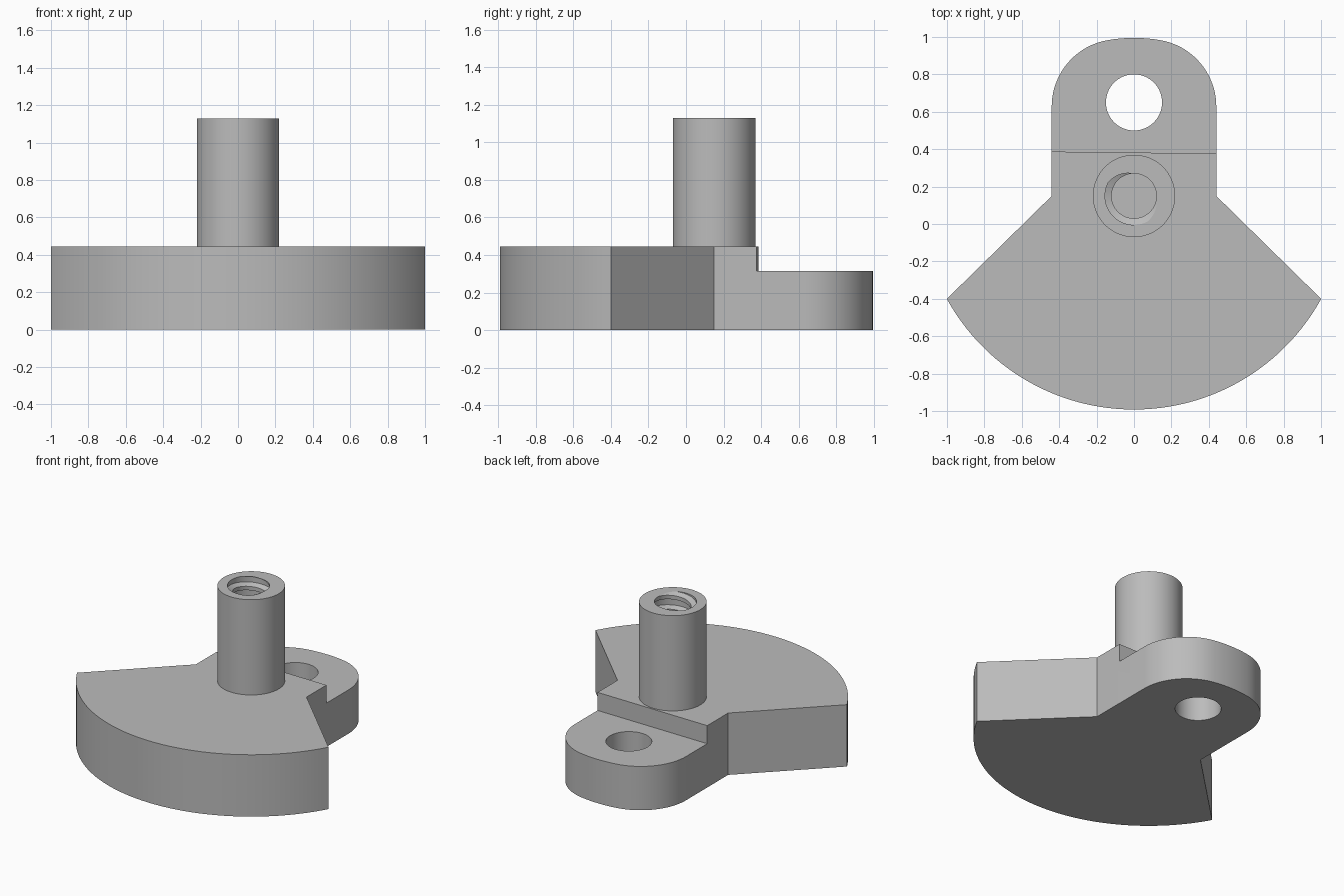
import bpy, bmesh
from math import sin, cos, pi, radians, atan2, floor
from mathutils import Vector

cube = bpy.data.objects.get("Cube")
if cube:
    bpy.data.objects.remove(cube, do_unlink=True)

grey = bpy.data.materials.new("plain_grey")
grey.use_nodes = True
COLOUR = (0.5, 0.5, 0.5, 1)
grey.diffuse_color = COLOUR
grey.node_tree.nodes["Principled BSDF"].inputs["Base Color"].default_value = COLOUR

PIVOT = Vector((0, 0.15))      # shared centre of the pin, sector and lug arcs
PLATE_TOP, LUG_TOP, PIN_TOP = 0.445, 0.315, 1.13


def to_object(name, bm):
    bmesh.ops.recalc_face_normals(bm, faces=bm.faces)
    mesh = bpy.data.meshes.new(name)
    bm.to_mesh(mesh)
    bm.free()
    mesh.materials.append(grey)
    obj = bpy.data.objects.new(name, mesh)
    bpy.context.collection.objects.link(obj)
    return obj


def prism(name, outline, z0, z1):
    bm = bmesh.new()
    face = bm.faces.new([bm.verts.new((p[0], p[1], z0)) for p in outline])
    new = bmesh.ops.extrude_face_region(bm, geom=[face])["geom"]
    top = [v for v in new if isinstance(v, bmesh.types.BMVert)]
    bmesh.ops.translate(bm, verts=top, vec=(0, 0, z1 - z0))
    return to_object(name, bm)


def arc(centre, radius, start, end, steps):
    angles = [start + (end - start) * i / steps for i in range(steps + 1)]
    return [(centre[0] + radius * cos(a), centre[1] + radius * sin(a)) for a in angles]


def cylinder(name, centre, radius, z0, z1, sides=96):
    return prism(name, arc(centre, radius, 0, 2 * pi, sides)[:-1], z0, z1)


def boolean(target, tool, operation):
    mod = target.modifiers.new(operation.lower(), "BOOLEAN")
    mod.operation, mod.solver, mod.object = operation, "EXACT", tool
    bpy.context.view_layer.objects.active = target
    bpy.ops.object.modifier_apply(modifier=mod.name)
    bpy.data.objects.remove(tool, do_unlink=True)


def threaded_bore(name, z0, z1, minor=0.12, major=0.155, pitch=0.1, columns=64):
    """Closed helical bore: a strip of thread profile swept round the axis."""
    phase = PIN_TOP - pitch * 225 / 360
    knots = (0, 0.14, 0.3, 0.7, 0.86)

    def radius(z, turn):
        f = ((z - phase) / pitch - turn + 0.5) % 1
        d = abs(f - 0.5)
        return minor + (major - minor) * min(1, max(0, (0.36 - d) / 0.16))

    first = floor((z0 - phase) / pitch) - 2
    last = floor((z1 - phase) / pitch) + 2
    bm = bmesh.new()
    grid = []
    for i in range(columns + 1):
        turn = i / columns
        line = []
        for k in range(first, last + 1):
            for knot in knots:
                z = min(z1, max(z0, phase + pitch * (k + knot - 0.5 + turn)))
                r = radius(z, turn)
                line.append(bm.verts.new((r * cos(2 * pi * turn),
                                          PIVOT.y + r * sin(2 * pi * turn), z)))
        grid.append(line)
    for a, b in zip(grid, grid[1:]):
        for j in range(len(a) - 1):
            bm.faces.new((a[j], b[j], b[j + 1], a[j + 1]))
    bmesh.ops.remove_doubles(bm, verts=bm.verts, dist=0.0001)
    bmesh.ops.holes_fill(bm, edges=[e for e in bm.edges if e.is_boundary], sides=0)
    return to_object(name, bm)


# Plate outline: sector arc, straight flanks and a lug with rounded corners
sector_radius, lug_radius, fillet = 1.142, 0.845, 0.36
half_width = 0.44
corner = Vector((half_width - fillet, 0.628))
tip = atan2(-0.55, 1)
blend = atan2(corner.y - PIVOT.y, corner.x)
outline = arc(PIVOT, sector_radius, -pi - tip, tip, 64)
outline += [(half_width, PIVOT.y)]
outline += arc(corner, fillet, 0, blend, 20)
outline += arc(PIVOT, lug_radius, blend, pi - blend, 8)[1:-1]
outline += arc((-corner.x, corner.y), fillet, pi - blend, pi, 20)
outline += [(-half_width, PIVOT.y)]
crank = prism("counterweight_crank", outline, 0, PLATE_TOP)

# Lowered lug surface behind a slightly slanted step
step = [(-0.6, 0.389), (0.6, 0.375), (0.6, 1.2), (-0.6, 1.2)]
boolean(crank, prism("lug_step_cutter", step, LUG_TOP, 0.6), "DIFFERENCE")

# Through hole in the lug
boolean(crank, cylinder("lug_hole_cutter", (0, 0.65), 0.15, -0.1, 0.6), "DIFFERENCE")

# Upright pin with a threaded bore
boolean(crank, cylinder("pin", PIVOT, 0.22, 0.2, PIN_TOP), "UNION")
boolean(crank, threaded_bore("bore_cutter", PLATE_TOP, PIN_TOP + 0.05), "DIFFERENCE")

bpy.ops.object.select_all(action="DESELECT")
crank.select_set(True)
bpy.context.view_layer.objects.active = crank
bpy.ops.object.shade_smooth_by_angle(angle=radians(25))
